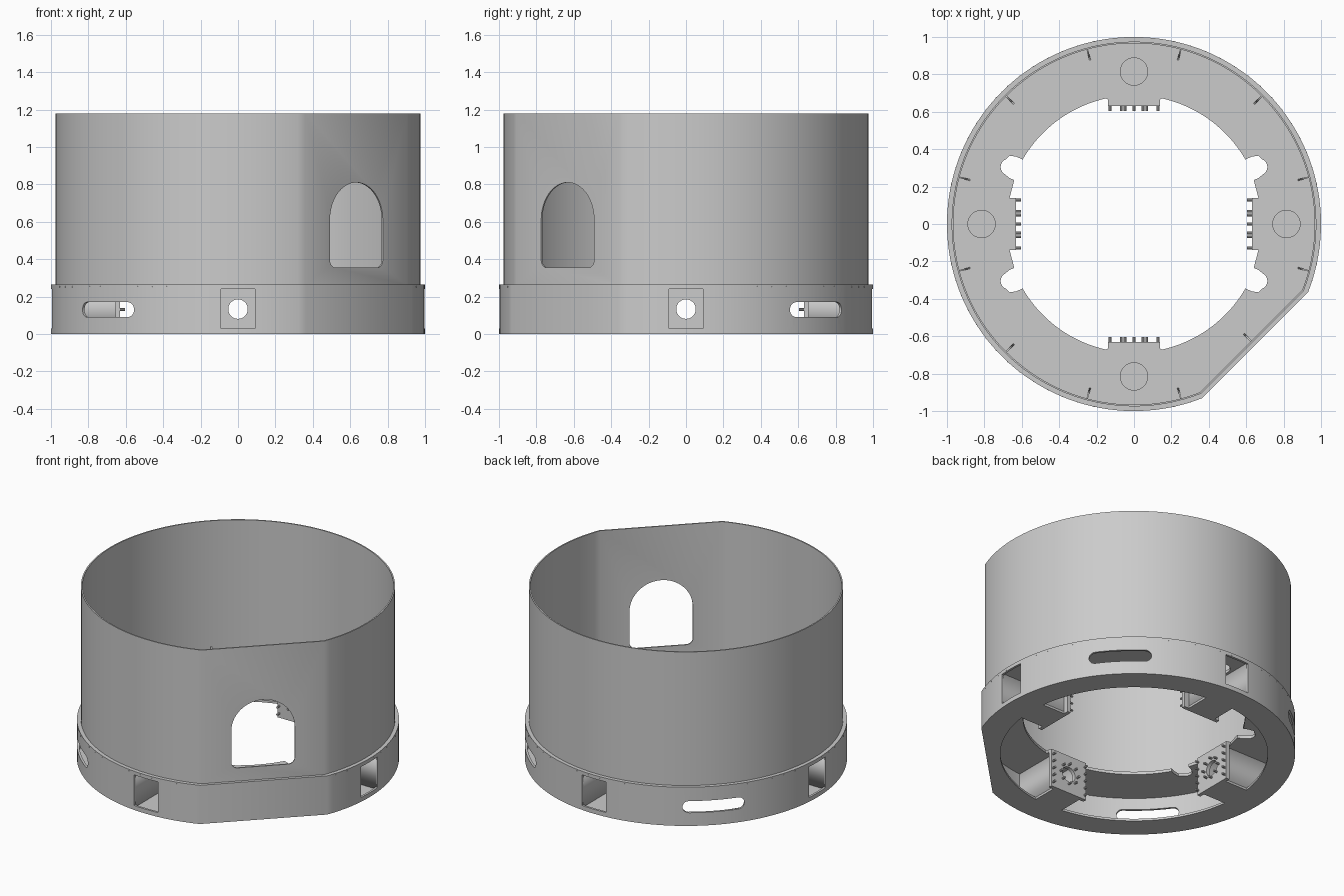
import bpy, bmesh
from math import sin, cos, acos, asin, radians, pi, sqrt
from mathutils import Matrix, Vector

if "Cube" in bpy.data.objects:
    bpy.data.objects.remove(bpy.data.objects["Cube"])

FLAT = radians(-45)          # direction of the cut-off side
UP = Vector((0, 0, 1))


def circle(r, cx=0, cy=0, n=128):
    return [(cx + r * cos(2 * pi * i / n), cy + r * sin(2 * pi * i / n)) for i in range(n)]


def chopped(r, d, n=128):
    """Circle of radius r cut by a straight chord at distance d."""
    a = acos(d / r)
    return [(r * cos(FLAT + a + (2 * pi - 2 * a) * i / n),
             r * sin(FLAT + a + (2 * pi - 2 * a) * i / n)) for i in range(n + 1)]


def rect(x0, x1, y0, y1):
    return [(x0, y0), (x1, y0), (x1, y1), (x0, y1)]


def arc(cx, cy, r, a0, a1, n=16):
    return [(cx + r * cos(radians(a0 + (a1 - a0) * i / n)),
             cy + r * sin(radians(a0 + (a1 - a0) * i / n))) for i in range(n + 1)]


def frame(x, y, z):
    return Matrix((x, y, z)).transposed().to_4x4()


def facing(deg):
    """Local x = tangent, y = up, z = outward."""
    a = radians(deg)
    return frame(Vector((-sin(a), cos(a), 0)), UP, Vector((cos(a), sin(a), 0)))


def plate(name, loops, z0, z1, matrix=Matrix()):
    """Extruded outline; extra loops are holes."""
    cu = bpy.data.curves.new(name, 'CURVE')
    cu.dimensions, cu.fill_mode, cu.extrude = '2D', 'BOTH', (z1 - z0) / 2
    for loop in loops:
        sp = cu.splines.new('POLY')
        sp.points.add(len(loop) - 1)
        for p, c in zip(sp.points, loop):
            p.co = (c[0], c[1], 0, 1)
        sp.use_cyclic_u = True
    tmp = bpy.data.objects.new(name + "_tmp", cu)
    bpy.context.collection.objects.link(tmp)
    dg = bpy.context.evaluated_depsgraph_get()
    me = bpy.data.meshes.new_from_object(tmp.evaluated_get(dg))
    bpy.data.objects.remove(tmp)
    bm = bmesh.new()
    bm.from_mesh(me)
    bmesh.ops.remove_doubles(bm, verts=bm.verts, dist=1e-5)
    bmesh.ops.transform(bm, verts=bm.verts, matrix=matrix @ Matrix.Translation((0, 0, (z0 + z1) / 2)))
    bmesh.ops.recalc_face_normals(bm, faces=bm.faces)
    bm.to_mesh(me)
    bm.free()
    ob = bpy.data.objects.new(name, me)
    bpy.context.collection.objects.link(ob)
    return ob


def cut(ob, cutters):
    for c in cutters:
        m = ob.modifiers.new("cut", 'BOOLEAN')
        m.operation, m.solver, m.object = 'DIFFERENCE', 'EXACT', c
    dg = bpy.context.evaluated_depsgraph_get()
    me = bpy.data.meshes.new_from_object(ob.evaluated_get(dg))
    ob.modifiers.clear()
    ob.data = me
    for c in cutters:
        bpy.data.objects.remove(c)


def smooth(ob):
    bpy.ops.object.select_all(action='DESELECT')
    ob.select_set(True)
    bpy.context.view_layer.objects.active = ob
    bpy.ops.object.shade_smooth_by_angle(angle=radians(25))


def bolts(name, mats, r, h, n=8):
    bm = bmesh.new()
    for m in mats:
        bmesh.ops.create_cone(bm, cap_ends=True, segments=n, radius1=r, radius2=r, depth=h, matrix=m)
    me = bpy.data.meshes.new(name)
    bm.to_mesh(me)
    bm.free()
    bpy.context.collection.objects.link(bpy.data.objects.new(name, me))


T = Matrix.Translation
SIDES = (0, 90, 180, 270)

# upper wall with arched window in the flat side
wall = plate("upper_wall", [chopped(0.975, 0.895), chopped(0.966, 0.886)], 0.26, 1.18)
arch = (arc(0.16, 0.395, 0.04, -90, 0, 6) + arc(0, 0.61, 0.2, 0, 180, 32)
        + arc(-0.16, 0.395, 0.04, 180, 270, 6))
cut(wall, [plate("arch_cutter", [arch], 0.8, 1.0, facing(-45))])
smooth(wall)

# base shell with square ports and rounded slots
shell = plate("base_shell", [chopped(1.0, 0.916), chopped(0.985, 0.901)], 0, 0.265)
slot = arc(0.155, 0.13, 0.04, -90, 90, 12) + arc(-0.155, 0.13, 0.04, 90, 270, 12)
cutters = [plate("port_cutter", [rect(-0.09, 0.09, 0.03, 0.24)], 0.9, 1.1, facing(a)) for a in SIDES]
cutters += [plate("slot_cutter", [slot], 0.9, 1.1, facing(a)) for a in (45, 135, 225)]
cut(shell, cutters)
smooth(shell)


# bottom plate: round opening with four tongues below the ports
def tongued(r, inner, hw):
    a = asin(hw / r) * 180 / pi
    pts = []
    for s in SIDES:
        b = radians(s)
        pts += [(inner * cos(b) - y * sin(b), inner * sin(b) + y * cos(b)) for y in (-hw, hw)]
        pts += arc(0, 0, r, s + a, s + 90 - a, 30)
    return pts


smooth(plate("bottom_plate", [chopped(0.985, 0.901), tongued(0.83, 0.65, 0.105)], 0, 0.015))

# deck opening: one quadrant with two notches shapes, mirrored round
quad = [(0.65, 0.14), (0.665, 0.14), (0.64, 0.235), (0.665, 0.245)]
quad += arc(0.668, 0.305, 0.045, -60, 70, 10)
quad += [(0.665, 0.365), (0.63, 0.36), (0.595, 0.345)]
quad += arc(0, 0, 0.688, 31, 77.5, 24) + [(0.14, 0.665), (0.14, 0.65)]
opening = (quad + [(-x, y) for x, y in reversed(quad)] + [(-x, -y) for x, y in quad]
           + [(x, -y) for x, y in reversed(quad)])
pivots = [circle(0.073, 0.815 * cos(radians(a)), 0.815 * sin(radians(a)), 40) for a in SIDES]
smooth(plate("deck_plate", [chopped(0.985, 0.901), opening] + pivots, 0.25, 0.265))


# raised inner deck with a round lobe at each pivot hole
def lobed(n=360):
    pts = []
    for i in range(n):
        a = 2 * pi * i / n
        t = (a + pi / 4) % (pi / 2) - pi / 4
        q = 0.13 ** 2 - (0.815 * sin(t)) ** 2
        r = max(0.83, 0.815 * cos(t) + sqrt(q)) if q > 0 else 0.83
        pts.append((r * cos(a), r * sin(a)))
    return pts


smooth(plate("inner_deck", [lobed(), opening] + pivots, 0.265, 0.27))

# port tunnels: side walls and inner mounting pads
pad_bolts = []
for a in SIDES:
    f = facing(a)
    for s in (-1, 1):
        x0, x1 = sorted((s * 0.09, s * 0.105))
        plate("tunnel_side", [rect(x0, x1, 0.015, 0.25)], 0.655, 0.986, f)
        pad_bolts += [f @ T((s * 0.128, 0.03 + 0.05 * i, 0.625)) for i in range(5)]
    smooth(plate("mounting_pad", [rect(-0.14, 0.14, 0, 0.265), circle(0.052, 0, 0.133, 40)], 0.63, 0.655, f))
    pad_bolts += [f @ T((x, y, 0.625)) for x, y in circle(0.068, 0, 0.133, 8)]
bolts("pad_bolts", pad_bolts, 0.007, 0.04)

# gussets between deck and wall
for k in range(12):
    deg = 15 + 30 * k
    a = radians(deg)
    u = Vector((cos(a), sin(a), 0))
    r = 0.888 if deg == 315 else 0.968
    plate("gusset", [[(r - 0.06, 0.265), (r, 0.265), (r, 0.32), (r - 0.01, 0.32)]],
          -0.004, 0.004, frame(u, UP, u.cross(UP)))

# small deck bolts and a row of rivets near the base rim
deck = [T((0.905 * cos(radians(a)), 0.905 * sin(radians(a)), 0.266))
        for s in SIDES for a in (s + 22.5, s + 37.5, s + 52.5, s + 67.5) if not 295 < a < 335]
bolts("deck_bolts", deck, 0.006, 0.008)
rim = [facing(5 * i + 2.5) @ T((0, 0.252, 0.999)) for i in range(72) if not 288 < 5 * i + 2.5 < 342]
bolts("rim_rivets", rim, 0.004, 0.004)
